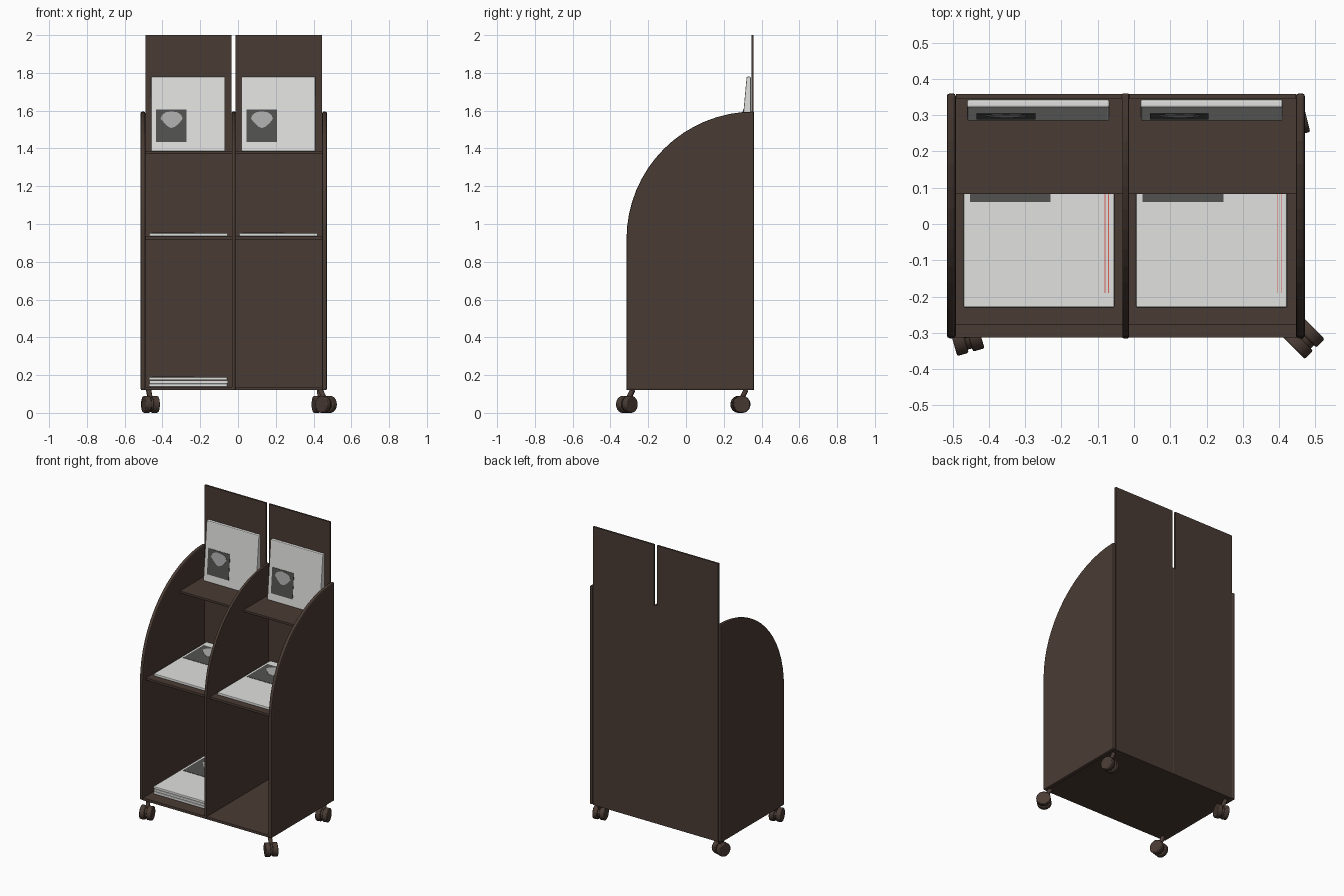
import bpy, bmesh, math
from mathutils import Vector

if "Cube" in bpy.data.objects:
    bpy.data.objects.remove(bpy.data.objects["Cube"])


def material(name, rgb):
    m = bpy.data.materials.new(name)
    m.diffuse_color = (*rgb, 1)
    m.use_nodes = True
    m.node_tree.nodes["Principled BSDF"].inputs["Base Color"].default_value = m.diffuse_color
    return m


BROWN = material("dark brown wood", (0.068, 0.044, 0.034))
WHITE = material("paper white", (0.75, 0.75, 0.74))
GREY = material("dark grey print", (0.085, 0.085, 0.08))
LIGHT = material("light grey print", (0.42, 0.42, 0.42))
RED = material("red print", (0.7, 0.12, 0.1))


def finish(bm, name, mat, bevel=0, segments=2):
    bmesh.ops.recalc_face_normals(bm, faces=bm.faces)
    me = bpy.data.meshes.new(name)
    bm.to_mesh(me)
    bm.free()
    me.materials.append(mat)
    ob = bpy.data.objects.new(name, me)
    bpy.context.collection.objects.link(ob)
    if bevel:
        b = ob.modifiers.new("bevel", 'BEVEL')
        b.width, b.segments, b.limit_method = bevel, segments, 'ANGLE'
        b.angle_limit = math.radians(40)
    return ob


def prism(name, profile, x0, x1, mat, bevel=0):
    """Extrude a (y, z) outline from x0 to x1."""
    bm = bmesh.new()
    f = bm.faces.new([bm.verts.new((x0, y, z)) for y, z in profile])
    new = bmesh.ops.extrude_face_region(bm, geom=[f])["geom"]
    bmesh.ops.translate(bm, vec=(x1 - x0, 0, 0),
                        verts=[v for v in new if isinstance(v, bmesh.types.BMVert)])
    return finish(bm, name, mat, bevel)


def box(name, x, y, z, mat, bevel=0):
    return prism(name, [(y[0], z[0]), (y[1], z[0]), (y[1], z[1]), (y[0], z[1])],
                 x[0], x[1], mat, bevel)


def decal(name, pts, place, thick, mat):
    """Thin printed plate: outline in cover coordinates, mapped by place()."""
    bm = bmesh.new()
    low = [bm.verts.new(place(u, v, 0)) for u, v in pts]
    top = [bm.verts.new(place(u, v, thick)) for u, v in pts]
    bm.faces.new(top)
    bm.faces.new(low[::-1])
    for i in range(len(pts)):
        j = (i + 1) % len(pts)
        bm.faces.new((low[i], low[j], top[j], top[i]))
    finish(bm, name, mat)


def cover_print(name, place, u, v, su, sv):
    """Dark picture with a pale rounded shape on it."""
    decal(name + "_picture", [(u, v), (u + su, v), (u + su, v + sv), (u, v + sv)],
          place, 0.002, GREY)
    shape = [(.15, .72), (.28, .58), (.4, .47), (.5, .43), (.62, .47), (.76, .58), (.87, .72),
             (.82, .84), (.7, .92), (.5, .95), (.32, .92), (.2, .84)]
    decal(name + "_pale_shape", [(u + a * su, v + b * sv) for a, b in shape],
          place, 0.004, LIGHT)


# side panels and divider with quarter-round front
R = 0.675
arc = [(0.36 - R * math.cos(t), 0.92 + R * math.sin(t))
       for t in [math.pi / 2 * i / 16 for i in range(17)]]
panel = [(0.36, 0.12), (-0.315, 0.12)] + arc
for name, x0, x1, bev in (("left_side", -0.516, -0.491, 0.008),
                          ("divider", -0.032, -0.014, 0.003),
                          ("right_side", 0.446, 0.471, 0.008)):
    prism(name, panel, x0, x1, BROWN, bev)

# back panels with the slot between their upper parts
box("back_left", (-0.491, -0.034), (0.346, 0.358), (0.12, 2.0), BROWN)
box("back_right", (-0.012, 0.446), (0.346, 0.358), (0.12, 2.0), BROWN)
box("back_joint", (-0.034, -0.012), (0.346, 0.358), (0.12, 1.59), BROWN)

# floor and shelves
for name, y0, z0, z1 in (("floor", -0.313, 0.12, 0.138),
                         ("middle_shelf", -0.277, 0.918, 0.935),
                         ("top_shelf", 0.082, 1.37, 1.385)):
    box(name, (-0.493, 0.448), (y0, 0.35), (z0, z1), BROWN, 0.002)


# booklets standing on the top shelf
for side, x in (("left", -0.46), ("right", 0.018)):
    name = side + "_standing_booklet"
    prism(name, [(0.285, 1.385), (0.343, 1.385), (0.343, 1.78), (0.321, 1.78)],
          x, x + 0.392, WHITE, 0.005)

    def upright(u, v, d, x=x):
        return Vector((x + u, 0.285 + v * 0.0911 - d, 1.385 + v))
    cover_print(name, upright, 0.026, 0.05, 0.162, 0.17)


# booklets lying flat: one per middle compartment, a stack at lower left
def flat_booklet(name, x, w, z, h, printed=True):
    box(name, (x, x + w), (-0.23, 0.335), (z, z + h), WHITE, 0.004)

    def flat(u, v, d):
        return Vector((x + u, -0.23 + v, z + h + d))
    if printed:
        cover_print(name, flat, 0.018, 0.29, 0.222, 0.22)
        for u in (w - 0.027, w - 0.017):
            decal(name + "_red_line", [(u, 0.04), (u + .002, 0.04), (u + .002, 0.5), (u, 0.5)],
                  flat, 0.001, RED)


flat_booklet("left_flat_booklet", -0.47, 0.416, 0.935, 0.017)
flat_booklet("right_flat_booklet", 0.006, 0.416, 0.935, 0.017)
for i in range(3):
    flat_booklet("stacked_booklet_%d" % (i + 1), -0.472 + 0.003 * (i % 2), 0.416,
                 0.138 + 0.0175 * i, 0.0165, i == 2)


# swivel casters: twin wheels on a hub, offset from a stem
def caster(name, cx, cy, sx, sy, turn):
    axle = Vector((math.cos(turn), math.sin(turn), 0))
    for part, off, r, depth in (("wheel_a", -0.0225, 0.045, 0.033),
                                ("wheel_b", 0.0225, 0.045, 0.033),
                                ("hub", 0, 0.036, 0.03)):
        bpy.ops.mesh.primitive_cylinder_add(
            vertices=24, radius=r, depth=depth,
            location=Vector((cx, cy, 0.045)) + axle * off, rotation=(0, math.pi / 2, turn))
        ob = bpy.context.object
        ob.name = name + "_" + part
        ob.data.materials.append(BROWN)
        bpy.ops.object.shade_smooth_by_angle(angle=math.radians(35))
        if part != "hub":
            b = ob.modifiers.new("bevel", 'BEVEL')
            b.width, b.segments, b.limit_method = 0.005, 2, 'ANGLE'
    a, c = Vector((cx, cy, 0.06)), Vector((sx, sy, 0.122))
    bpy.ops.mesh.primitive_cylinder_add(vertices=16, radius=0.013, depth=(c - a).length,
                                        location=(a + c) / 2)
    ob = bpy.context.object
    ob.name = name + "_stem"
    ob.rotation_euler = (c - a).to_track_quat('Z', 'Y').to_euler()
    ob.data.materials.append(BROWN)
    bpy.ops.object.shade_smooth_by_angle(angle=math.radians(35))


caster("front_left_caster", -0.462, -0.31, -0.472, -0.28, math.radians(16))
caster("front_right_caster", 0.466, -0.313, 0.436, -0.283, math.radians(45))
caster("rear_left_caster", -0.464, 0.288, -0.474, 0.318, math.radians(-18))
caster("rear_right_caster", 0.437, 0.288, 0.43, 0.318, math.radians(14))
